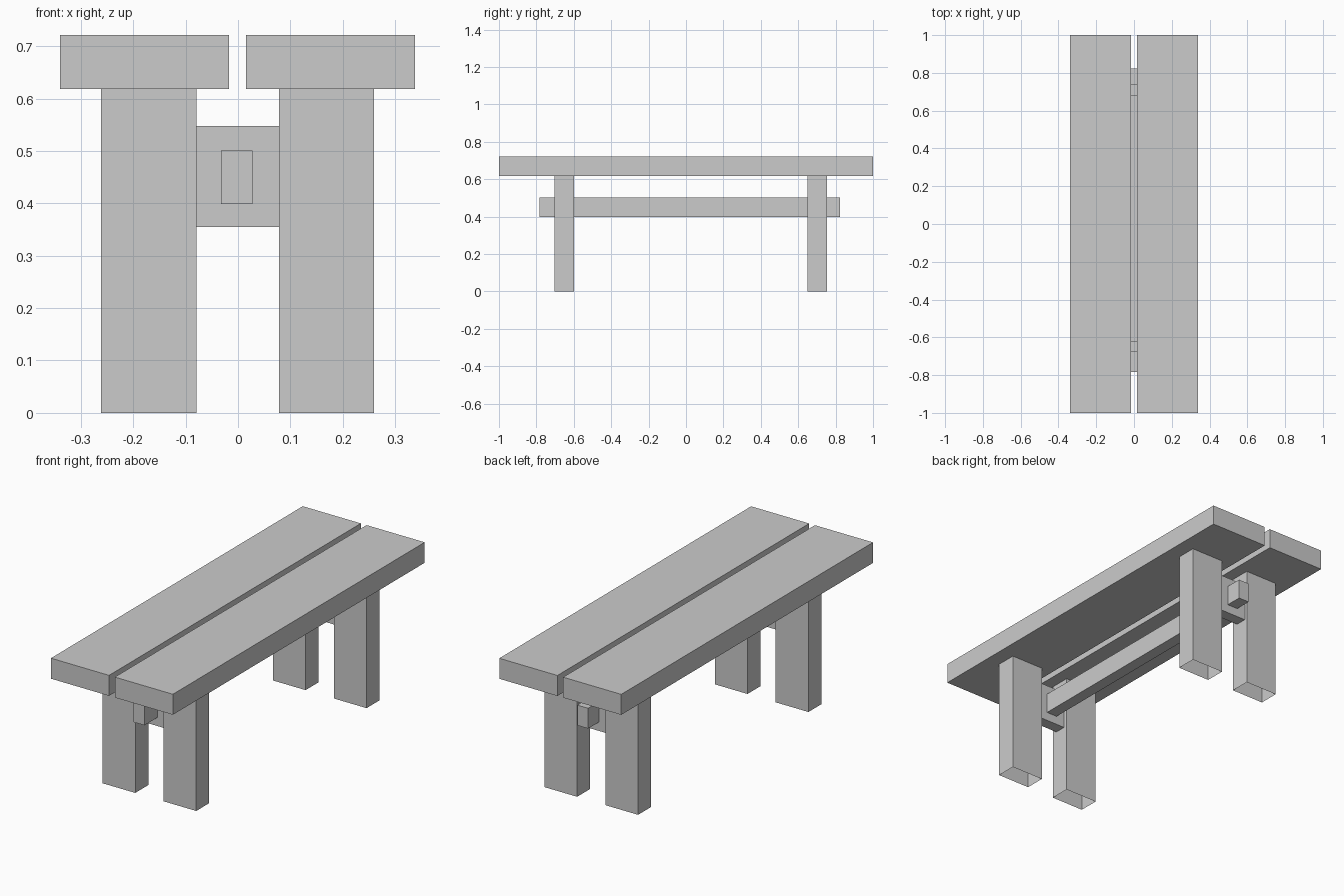
import bpy
import bmesh

# Remove the default cube
cube = bpy.data.objects.get("Cube")
if cube:
    bpy.data.objects.remove(cube, do_unlink=True)

# Single grey finish
GREY = (0.6, 0.6, 0.6, 1.0)
grey = bpy.data.materials.new("plain grey")
grey.use_nodes = True
grey.diffuse_color = GREY
grey.node_tree.nodes["Principled BSDF"].inputs["Base Color"].default_value = GREY


def box(name, xs, ys, zs, open_bottom=False):
    """Box spanning the given ranges, optionally without its underside."""
    bm = bmesh.new()
    bmesh.ops.create_cube(bm, size=1)
    for v in bm.verts:
        for i, (low, high) in enumerate((xs, ys, zs)):
            v.co[i] = low if v.co[i] < 0 else high
    if open_bottom:
        under = [f for f in bm.faces if f.normal.z < -0.5]
        bmesh.ops.delete(bm, geom=under, context="FACES_ONLY")
    mesh = bpy.data.meshes.new(name)
    bm.to_mesh(mesh)
    bm.free()
    mesh.materials.append(grey)
    obj = bpy.data.objects.new(name, mesh)
    bpy.context.collection.objects.link(obj)
    return obj


SEAT_BOTTOM, SEAT_TOP = 0.618, 0.721

# Two long seat planks with a narrow gap
box("seat_plank_right", (-0.34, -0.017), (-1, 1), (SEAT_BOTTOM, SEAT_TOP))
box("seat_plank_left", (0.015, 0.338), (-1, 1), (SEAT_BOTTOM, SEAT_TOP))

# Leg pairs, open underneath, each joined by a cross rail
ends = {"front": ((-0.703, -0.60), (-0.678, -0.62)),
        "back": ((0.65, 0.753), (0.68, 0.738))}
for end, (leg_y, rail_y) in ends.items():
    box(end + "_leg_right", (-0.261, -0.079), leg_y, (0, SEAT_BOTTOM), True)
    box(end + "_leg_left", (0.078, 0.26), leg_y, (0, SEAT_BOTTOM), True)
    box(end + "_cross_rail", (-0.079, 0.078), rail_y, (0.355, 0.548))

# Long stretcher passing through both cross rails
box("stretcher", (-0.032, 0.028), (-0.783, 0.823), (0.399, 0.501))
